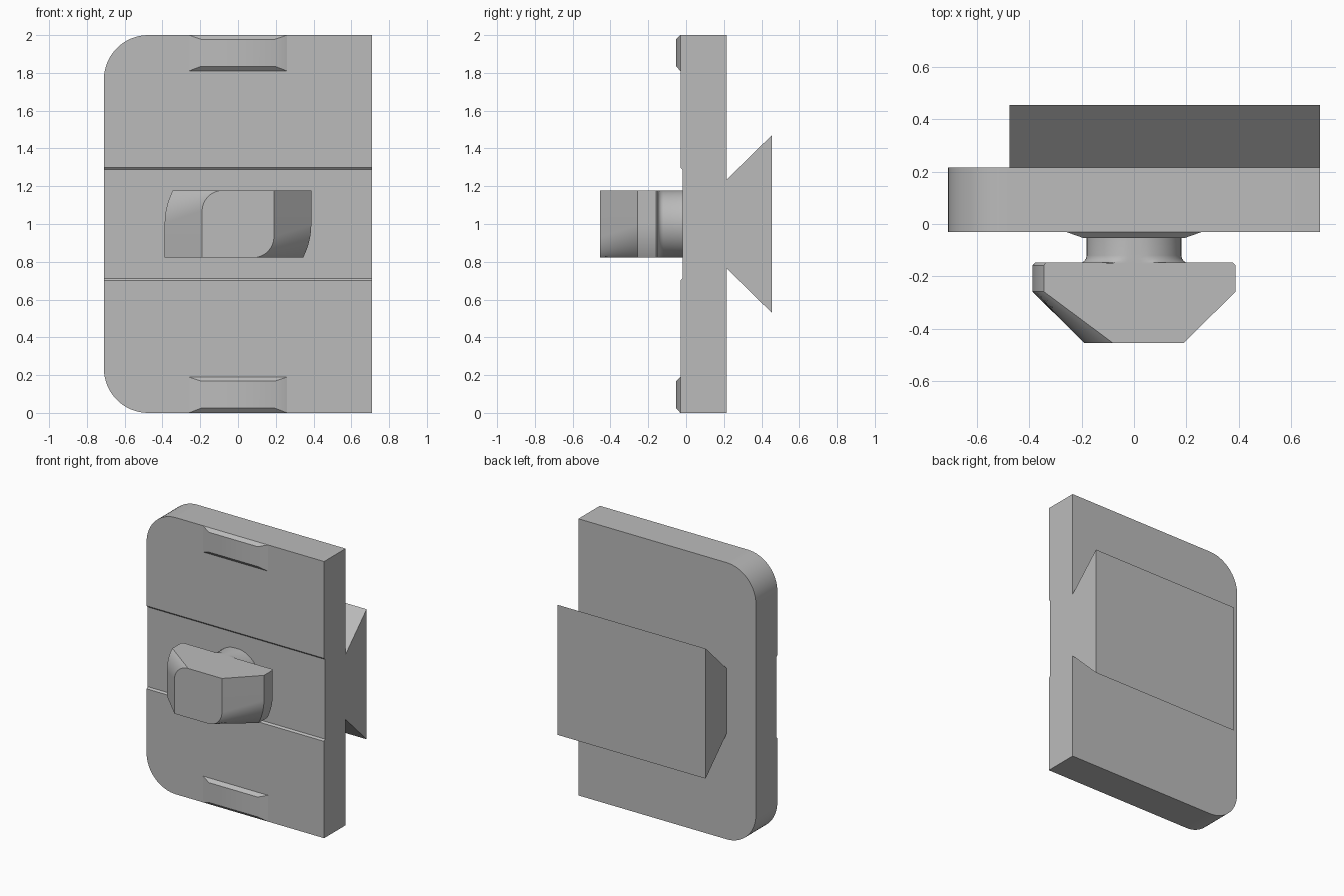
import bpy
import bmesh
from math import sin, cos, pi, asin, radians

cube = bpy.data.objects.get("Cube")
if cube:
    bpy.data.objects.remove(cube, do_unlink=True)

grey = bpy.data.materials.new("plain grey")
grey.use_nodes = True
grey.diffuse_color = (0.5, 0.5, 0.5, 1)
grey.node_tree.nodes["Principled BSDF"].inputs["Base Color"].default_value = (0.5, 0.5, 0.5, 1)

MID = 1.0      # height of the centre line
FRONT = -0.03  # plate front
BACK = 0.215   # plate back


def loft(name, sections, edit=None):
    """Join matching (x, z) outlines, each at its own y, into a closed solid."""
    bm = bmesh.new()
    rings = [[bm.verts.new((x, y, z)) for x, z in pts] for y, pts in sections]
    n = len(rings[0])
    for a, b in zip(rings, rings[1:]):
        for i in range(n):
            j = (i + 1) % n
            bm.faces.new((a[i], a[j], b[j], b[i]))
    bm.faces.new(rings[0])
    bm.faces.new(rings[-1])
    if edit:
        edit(bm)
    bmesh.ops.recalc_face_normals(bm, faces=bm.faces)
    mesh = bpy.data.meshes.new(name)
    bm.to_mesh(mesh)
    bm.free()
    mesh.materials.append(grey)
    obj = bpy.data.objects.new(name, mesh)
    bpy.context.collection.objects.link(obj)
    bpy.ops.object.select_all(action="DESELECT")
    obj.select_set(True)
    bpy.context.view_layer.objects.active = obj
    bpy.ops.object.shade_smooth_by_angle(angle=radians(25))
    return obj


def arc(cx, cz, r, start, end, steps=16):
    return [(cx + r * cos(start + (end - start) * i / steps),
             cz + r * sin(start + (end - start) * i / steps)) for i in range(steps + 1)]


def rect(half_x, z0, z1):
    return [(-half_x, z0), (half_x, z0), (half_x, z1), (-half_x, z1)]


# Plate with two rounded corners and a shallow channel across the front
W, R = 0.71, 0.235
outline = [(W, 0), (W, 2)]
outline += arc(-W + R, 2 - R, R, pi / 2, pi) + arc(-W + R, R, R, pi, 1.5 * pi)


def cut_channel(bm):
    for z in (0.70, 0.712, 1.288, 1.30):
        bmesh.ops.bisect_plane(bm, geom=bm.verts[:] + bm.edges[:] + bm.faces[:],
                               plane_co=(0, 0, z), plane_no=(0, 0, 1))
    for v in bm.verts:
        if v.co.y < 0 and abs(v.co.z - MID) < 0.29:
            v.co.y = FRONT + 0.011


loft("plate", [(FRONT, outline), (BACK, outline)], cut_channel)


# Dovetail rail on the back, flush with the square side
def rail_section(half):
    return [(-0.475, MID - half), (W, MID - half), (W, MID + half), (-0.475, MID + half)]


loft("dovetail_rail", [(BACK, rail_section(0.235)), (0.455, rail_section(0.47))])

# Raised tapered ridges at the top and bottom of the front
for name, z in (("upper_ridge", 1.81), ("lower_ridge", 0.0)):
    loft(name, [(FRONT, rect(0.26, z, z + 0.19)),
                (FRONT - 0.023, rect(0.195, z + 0.025, z + 0.168))])

# Round stem with a flared end, trimmed to the height of the head
H = 0.178
stem = [(-0.015, 0.181), (-0.12, 0.181)]
stem += [(-0.12 - 0.03 * sin(t), 0.211 - 0.03 * cos(t)) for t in (pi / 8, pi / 4, 3 * pi / 8, pi / 2)]


def trim(bm):
    for v in bm.verts:
        v.co.z = max(MID - H, min(MID + H, v.co.z))


loft("stem", [(y, arc(0, MID, r, 0, 2 * pi, 48)[:-1]) for y, r in stem], trim)


# Twist-lock head: two opposite corners are rounded, the other two square
def head_outline(half_x, corner):
    return ([(half_x, MID + H)] + corner
            + [(-half_x, MID - H)] + [(-x, 2 * MID - z) for x, z in corner])


wide = head_outline(0.388, arc(0, MID, 0.388, pi - asin(H / 0.388), pi))
tip = head_outline(0.19, arc(-0.08, MID + H - 0.11, 0.11, pi / 2, pi))
rim = [(x * 0.975, z) for x, z in wide]
loft("locking_head", [(-0.148, rim), (-0.158, wide), (-0.258, wide), (-0.455, tip)])
